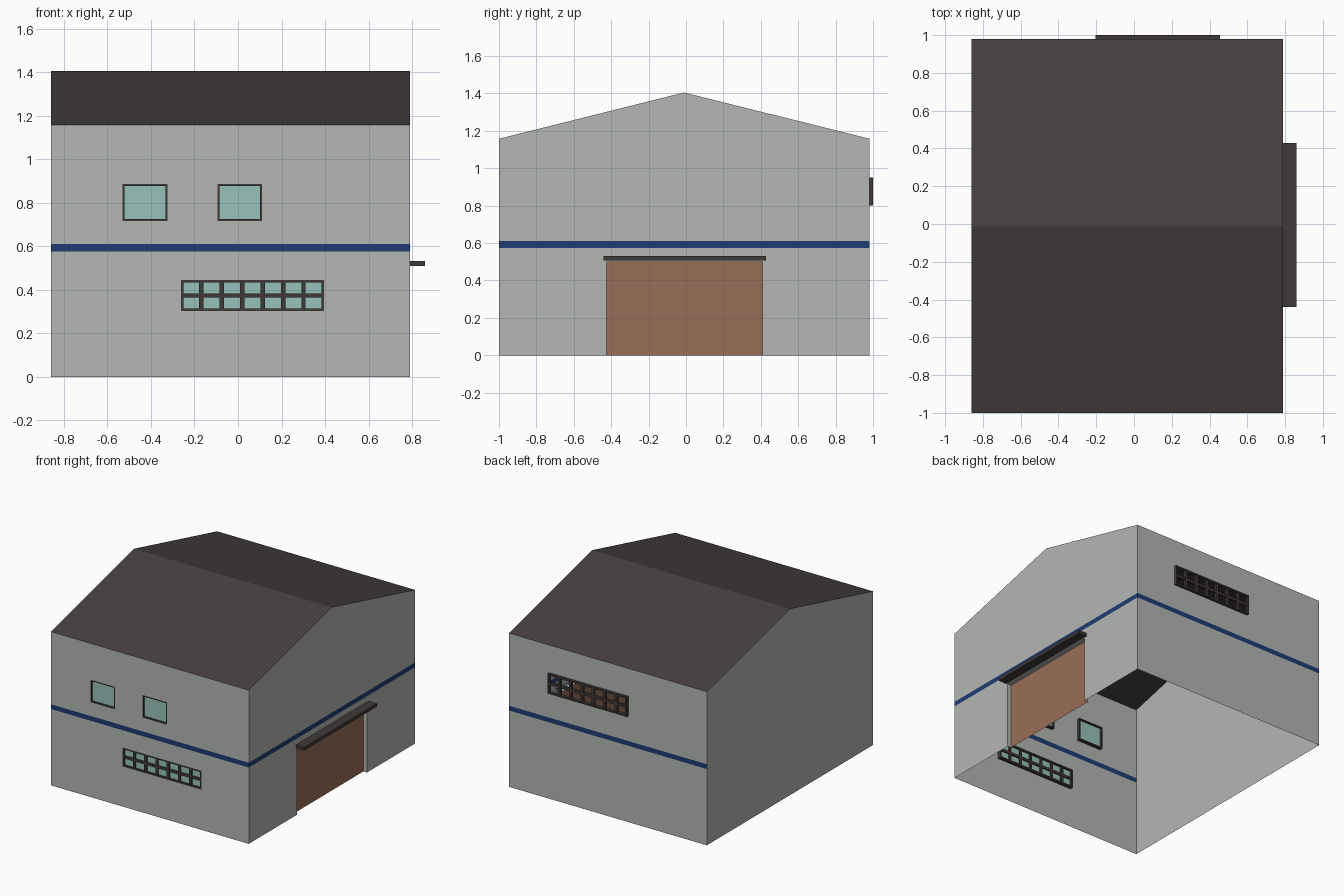
import bpy, bmesh
from mathutils import Vector

if "Cube" in bpy.data.objects:
    bpy.data.objects.remove(bpy.data.objects["Cube"])


def material(name, rgb):
    lin = [((c / 255 + 0.055) / 1.055) ** 2.4 for c in rgb]
    m = bpy.data.materials.new(name)
    m.diffuse_color = (*lin, 1)
    m.use_nodes = True
    m.node_tree.nodes["Principled BSDF"].inputs["Base Color"].default_value = m.diffuse_color
    return m


WALL = material("pale grey wall", (180, 183, 179))
STRIPE = material("blue stripe", (30, 60, 116))
ROOF = material("dark roof", (70, 64, 63))
TRIM = material("dark trim", (64, 58, 56))
GLASS = material("teal glass", (152, 194, 187))
DOOR = material("brown door", (154, 110, 88))

X0, X1, Y0, Y1 = -0.86, 0.79, -1.0, 0.98      # wall planes
EAVE, RIDGE, RIDGE_Y = 1.158, 1.405, -0.01
BAND = (0.575, 0.611)                          # painted stripe heights


def finish(bm, name, *mats):
    me = bpy.data.meshes.new(name)
    bm.to_mesh(me)
    bm.free()
    for m in mats:
        me.materials.append(m)
    ob = bpy.data.objects.new(name, me)
    bpy.context.collection.objects.link(ob)
    return ob


def face(bm, pts, outward, mat=0):
    f = bm.faces.new([bm.verts.new(p) for p in pts])
    f.normal_update()
    if f.normal.dot(Vector(outward)) < 0:
        f.normal_flip()
    f.material_index = mat


def box(bm, x0, x1, y0, y1, z0, z1):
    vs = bmesh.ops.create_cube(bm, size=1)["verts"]
    for v in vs:
        v.co = Vector(((x0 + x1) / 2 + v.co.x * (x1 - x0),
                       (y0 + y1) / 2 + v.co.y * (y1 - y0),
                       (z0 + z1) / 2 + v.co.z * (z1 - z0)))


def wall(name, place, u0, u1, outward, holes=(), striped=True, gable=False):
    """Single-skin wall cut into cells; hole cells are left out, band cells are blue."""
    bm = bmesh.new()
    us = sorted({u0, u1, *(h[i] for h in holes for i in (0, 1))} | ({RIDGE_Y} if gable else set()))
    zs = sorted({0, EAVE, *BAND, *(h[i] for h in holes for i in (2, 3))})
    for a, b in zip(us, us[1:]):
        for c, d in zip(zs, zs[1:]):
            u, z = (a + b) / 2, (c + d) / 2
            if any(h[0] < u < h[1] and h[2] < z < h[3] for h in holes):
                continue
            blue = striped and BAND[0] < z < BAND[1]
            face(bm, [place(a, c), place(b, c), place(b, d), place(a, d)], outward, int(blue))
    if gable:
        face(bm, [place(u0, EAVE), place(u1, EAVE), place(RIDGE_Y, RIDGE)], outward)
    bmesh.ops.remove_doubles(bm, verts=bm.verts, dist=1e-5)
    return finish(bm, name, WALL, STRIPE)


def window(name, x0, x1, z0, z1, y0, y1, edge, cols=1, rows=1, bar=0.02, glass_y=None):
    """Rectangular frame with an even grid of glazing bars."""
    bm = bmesh.new()
    for a, b in ((x0, x0 + edge), (x1 - edge, x1)):
        box(bm, a, b, y0, y1, z0, z1)
    for a, b in ((z0, z0 + edge), (z1 - edge, z1)):
        box(bm, x0 + edge, x1 - edge, y0, y1, a, b)
    inset = 0.003
    for i in range(1, cols):
        x = x0 + (x1 - x0) * i / cols
        box(bm, x - bar / 2, x + bar / 2, y0 + inset, y1 - inset, z0 + edge, z1 - edge)
    for i in range(1, rows):
        z = z0 + (z1 - z0) * i / rows
        box(bm, x0 + edge, x1 - edge, y0 + inset + .001, y1 - inset - .001, z - bar / 2, z + bar / 2)
    finish(bm, name + "_frame", TRIM)
    if glass_y is not None:
        bm = bmesh.new()
        face(bm, [(x0, glass_y, z0), (x1, glass_y, z0), (x1, glass_y, z1), (x0, glass_y, z1)], (0, -1, 0))
        finish(bm, name + "_glass", GLASS)


# Openings: (u0, u1, z0, z1)
upper = [(-0.53, -0.325, 0.715, 0.885), (-0.095, 0.11, 0.715, 0.885)]
lower = (-0.262, 0.395, 0.302, 0.445)
back = (-0.205, 0.455, 0.80, 0.95)
door = (-0.425, 0.408, 0.0, 0.5)

# Walls
wall("front_wall", lambda u, z: (u, Y0, z), X0, X1, (0, -1, 0), upper + [lower])
wall("back_wall", lambda u, z: (u, Y1, z), X0, X1, (0, 1, 0), [back])
wall("right_wall", lambda u, z: (X1, u, z), Y0, Y1, (1, 0, 0), [door], gable=True)
wall("left_wall", lambda u, z: (X0, u, z), Y0, Y1, (-1, 0, 0), striped=False, gable=True)

# Roof slopes
bm = bmesh.new()
for y in (Y0, Y1):
    face(bm, [(X0, y, EAVE), (X1, y, EAVE), (X1, RIDGE_Y, RIDGE), (X0, RIDGE_Y, RIDGE)], (0, 0, 1))
bmesh.ops.remove_doubles(bm, verts=bm.verts, dist=1e-5)
finish(bm, "roof", ROOF)

# Windows: front ones flush with the wall and glazed, back one open and proud
for i, (a, b, c, d) in enumerate(upper):
    window(f"upper_window_{i + 1}", a, b, c, d, Y0, Y0 + 0.025, 0.009, glass_y=Y0 + 0.012)
window("lower_window", *lower, Y0, Y0 + 0.025, 0.012, 7, 2, 0.02, Y0 + 0.012)
window("back_window", *back, Y1 - 0.005, 1.0, 0.012, 7, 2, 0.02)

# Recessed door with its reveal
dx = X1 - 0.03
ya, yb, _, zt = door
bm = bmesh.new()
face(bm, [(X1, ya, 0), (dx, ya, 0), (dx, ya, zt), (X1, ya, zt)], (0, 1, 0))
face(bm, [(X1, yb, 0), (dx, yb, 0), (dx, yb, zt), (X1, yb, zt)], (0, -1, 0))
face(bm, [(X1, ya, zt), (X1, yb, zt), (dx, yb, zt), (dx, ya, zt)], (0, 0, -1))
finish(bm, "door_reveal", WALL)
bm = bmesh.new()
face(bm, [(dx, ya, 0), (dx, yb, 0), (dx, yb, zt), (dx, ya, zt)], (1, 0, 0))
finish(bm, "door", DOOR)

# Canopy above the door
bm = bmesh.new()
box(bm, X1, 0.86, -0.44, 0.428, 0.508, 0.532)
finish(bm, "door_canopy", TRIM)
